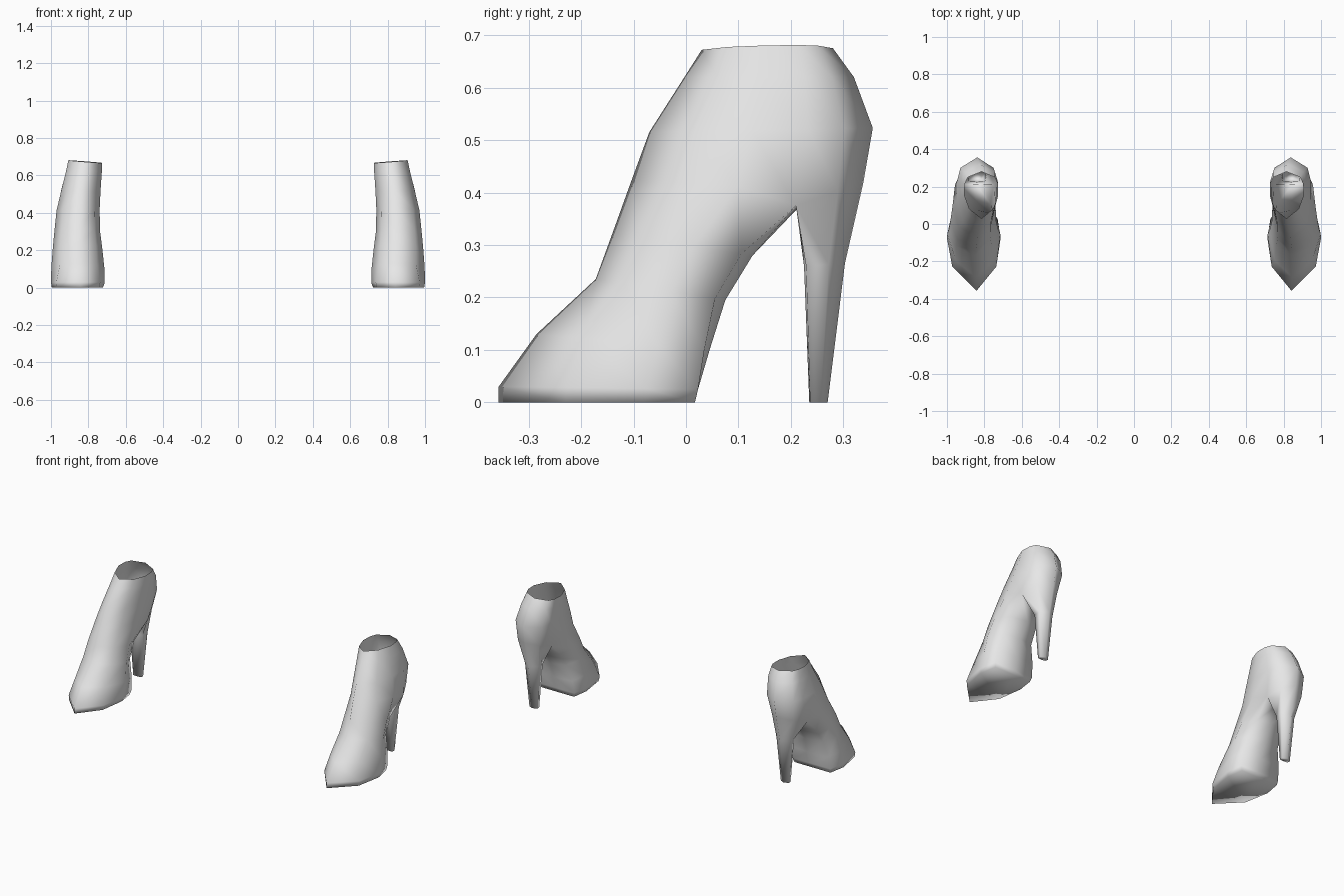
import bpy, bmesh

if "Cube" in bpy.data.objects:
    bpy.data.objects.remove(bpy.data.objects["Cube"])

grey = bpy.data.materials.new("plain grey")
grey.diffuse_color = (0.8, 0.8, 0.8, 1)
grey.use_nodes = True
grey.node_tree.nodes["Principled BSDF"].inputs["Base Color"].default_value = grey.diffuse_color

# Ring shapes: (fraction from front to back, fraction of half width)
TOP = [(0, 0), (.2, .7), (.5, 1), (.74, .97), (.88, .8), (1, 0)]
LEG = [(0, 0), (.2, .72), (.46, 1), (.71, 1), (.87, .84), (1, 0)]
SPLIT = [(0, 0), (.2, .75), (.46, 1), (.71, .9), (.89, .62), (1, 0)]
INSTEP = [(0, 0), (.22, .72), (.58, 1), (.92, .72), (1, 0)]
FOOT = [(0, 0), (.27, .7), (.7, 1), (.97, .85), (1, 0)]
SOLE = [(0, 0), (.34, .82), (.74, 1), (1, .88), (1, 0)]
HEEL = [(0, 0), (.05, .85), (.6, .9), (1, 0)]


def ring(bm, shape, front, back, inner, outer, mid, tilt=0, dip=0):
    """Closed loop: front point, outer side, back point, inner side."""
    def point(t, s, side):
        x = mid + s * ((outer if side > 0 else inner) - mid)
        y, z = (f + t * (b - f) for f, b in zip(front, back))
        z += tilt * s * side - dip * max(0, 1 - abs(t - .71) / .3)
        return bm.verts.new((x, y, z))
    loop = [point(t, s, 1) for t, s in shape]
    return loop + [point(t, s, -1) for t, s in shape[-2:0:-1]]


def loft(bm, rings):
    for a, b in zip(rings, rings[1:]):
        for i in range(len(a)):
            j = (i + 1) % len(a)
            bm.faces.new((a[i], a[j], b[j], b[i]))


def build_boot(name, side):
    bm = bmesh.new()
    # Ankle shaft, open at the top
    shaft = [
        ring(bm, TOP, (.03, .672), (.28, .675), .727, .907, .815, tilt=.007),
        ring(bm, LEG, (-.003, .62), (.32, .62), .728, .92, .825),
        ring(bm, LEG, (-.07, .515), (.356, .523), .735, .945, .838),
        ring(bm, SPLIT, (-.105, .42), (.338, .42), .74, .97, .84, dip=.045),
    ]
    loft(bm, shaft)
    # Bridge under the ankle where the foot and the heel part
    s = shaft[-1]
    bridge = bm.verts.new((.845, .213, .37))
    # Foot down to the sole
    foot = [
        s[0:4] + [bridge] + s[7:10],
        ring(bm, INSTEP, (-.141, .32), (.127, .28), .737, .982, .845),
        ring(bm, INSTEP, (-.172, .235), (.075, .195), .726, .99, .85),
        ring(bm, FOOT, (-.285, .13), (.045, .1), .715, .998, .845),
        ring(bm, SOLE, (-.357, .03), (.023, .025), .713, 1.0, .842),
        ring(bm, SOLE, (-.357, .0), (.017, .0), .722, .995, .842),
    ]
    loft(bm, foot)
    bm.faces.new(foot[-1])
    # Tapered heel
    heel = [
        [bridge] + s[3:8],
        ring(bm, HEEL, (.225, .26), (.303, .265), .79, .89, .84),
        ring(bm, HEEL, (.235, 0), (.27, 0), .81, .87, .84),
    ]
    loft(bm, heel)
    bm.faces.new(heel[-1])
    for v in bm.verts:
        v.co.x *= side
    bmesh.ops.recalc_face_normals(bm, faces=bm.faces)
    for f in bm.faces:
        f.smooth = True
    mesh = bpy.data.meshes.new(name)
    bm.to_mesh(mesh)
    bm.free()
    mesh.materials.append(grey)
    bpy.context.collection.objects.link(bpy.data.objects.new(name, mesh))


build_boot("right_heeled_boot", 1)
build_boot("left_heeled_boot", -1)
